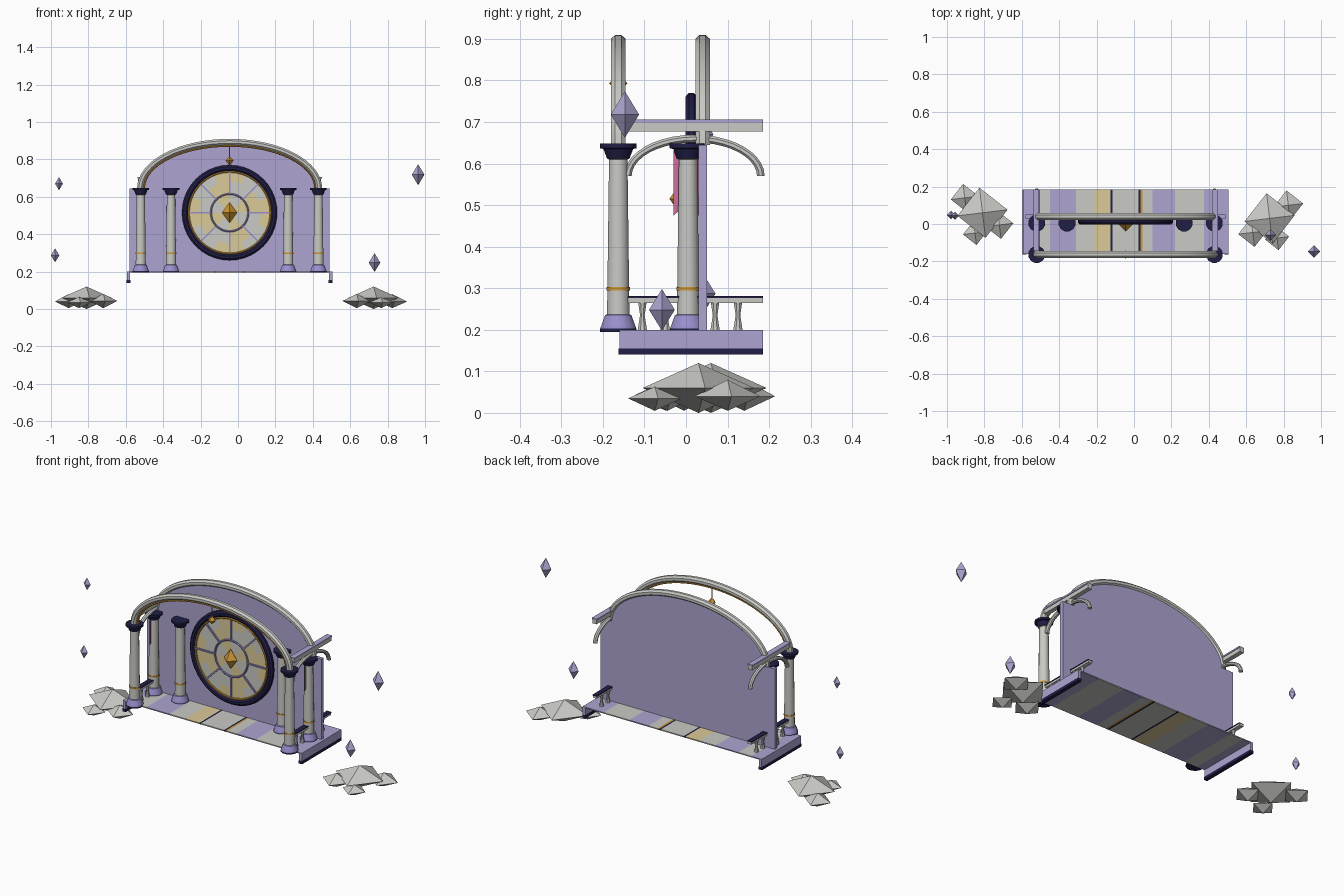
import bpy, bmesh, math
from mathutils import Matrix, Vector

if "Cube" in bpy.data.objects:
    bpy.data.objects.remove(bpy.data.objects["Cube"], do_unlink=True)


def material(name, rgb):
    m = bpy.data.materials.new(name)
    m.use_nodes = True
    col = tuple((c / 255) ** 2.2 for c in rgb) + (1,)
    m.diffuse_color = col
    m.node_tree.nodes["Principled BSDF"].inputs["Base Color"].default_value = col
    return m


STONE = material("pale stone", (200, 200, 196))
LILAC = material("lilac", (172, 163, 208))
VIOLET = material("violet", (152, 143, 204))
NAVY = material("navy", (38, 36, 72))
GOLD = material("gold", (205, 150, 55))
CREAM = material("cream yellow", (218, 200, 150))
PINK = material("pink cloth", (205, 110, 160))

CX = -0.045  # centre of the building
FRONT, BACK = -0.163, 0.005  # column rows


def finish(name, bm, mats, smooth=False):
    bmesh.ops.recalc_face_normals(bm, faces=bm.faces)
    me = bpy.data.meshes.new(name)
    bm.to_mesh(me)
    bm.free()
    for m in mats:
        me.materials.append(m)
    if smooth:
        me.shade_smooth()
        me.set_sharp_from_angle(angle=0.6)
    ob = bpy.data.objects.new(name, me)
    bpy.context.collection.objects.link(ob)
    return ob


def box(name, x, y, z, mat, top=None):
    """Box from (min, max) pairs, with an optional second colour on top."""
    bm = bmesh.new()
    size = [b - a for a, b in (x, y, z)]
    mid = [(a + b) / 2 for a, b in (x, y, z)]
    bmesh.ops.create_cube(bm, size=1, matrix=Matrix.Translation(mid) @ Matrix.Diagonal(size + [1]))
    bm.normal_update()
    for f in bm.faces:
        f.material_index = int(top is not None and f.normal.z > 0.9)
    return finish(name, bm, [mat, top or mat])


def lathe(name, x, y, rings, mats, sides=12):
    """Stack of rings (z, radius, material of the band above)."""
    bm = bmesh.new()
    loops = []
    for z, r, _ in rings:
        angles = [2 * math.pi * (i + 0.5) / sides for i in range(sides)]
        loops.append([bm.verts.new((x + r * math.cos(a), y + r * math.sin(a), z)) for a in angles])
    for k in range(len(rings) - 1):
        for i in range(sides):
            j = (i + 1) % sides
            f = bm.faces.new((loops[k][i], loops[k][j], loops[k + 1][j], loops[k + 1][i]))
            f.material_index = rings[k][2]
    bm.faces.new(loops[0]).material_index = rings[0][2]
    bm.faces.new(loops[-1]).material_index = rings[-1][2]
    return finish(name, bm, mats, True)


def sweep(name, centre, rx, rz, profile, mat, full=False, along_y=False, steps=32):
    """Sweep a (outward, sideways) profile round an arch or a full ring."""
    bm = bmesh.new()
    loops = []
    for i in range(steps if full else steps + 1):
        a = (2 if full else 1) * math.pi * i / steps
        loop = []
        for out, side in profile:
            u, v = (rx + out) * math.cos(a), (rz + out) * math.sin(a)
            off = (side, u, v) if along_y else (u, side, v)
            loop.append(bm.verts.new(Vector(centre) + Vector(off)))
        loops.append(loop)
    n = len(profile)
    for k in range(len(loops) if full else steps):
        p, q = loops[k], loops[(k + 1) % len(loops)]
        for i in range(n):
            j = (i + 1) % n
            bm.faces.new((p[i], p[j], q[j], q[i]))
    if not full:
        bm.faces.new(loops[0])
        bm.faces.new(loops[-1])
    return finish(name, bm, [mat], True)


def octagon(w, h):
    return [(w * math.cos(a), h * math.sin(a)) for a in (math.pi * (i + 0.5) / 4 for i in range(8))]


def crystal(name, pos, r, h, mat, turn=0.0, low=None):
    """Eight-sided gem: square waist, points above and below."""
    bm = bmesh.new()
    ring = [bm.verts.new((r * math.cos(turn + i * math.pi / 2), r * math.sin(turn + i * math.pi / 2), 0)) for i in range(4)]
    tip, foot = bm.verts.new((0, 0, h)), bm.verts.new((0, 0, -(low or h)))
    for i in range(4):
        a, b = ring[i], ring[(i + 1) % 4]
        bm.faces.new((a, b, tip))
        bm.faces.new((b, a, foot))
    finish(name, bm, [mat]).location = pos


# Floor with painted stripes
edges = [-0.58, -0.53, -0.45, -0.31, -0.21, -0.125, -0.115, 0.025, 0.035, 0.045, 0.1, 0.22, 0.375, 0.49]
tints = [LILAC, STONE, LILAC, STONE, CREAM, NAVY, STONE, NAVY, GOLD, STONE, LILAC, STONE, LILAC]
for a, b, tint in zip(edges, edges[1:], tints):
    box("floor_stripe", (a, b), (-0.16, 0.185), (0.194, 0.2), tint)

# Back wall: rectangle with an arched top
box("wall", (-0.58, 0.49), (0.03, 0.05), (0.2, 0.645), LILAC)
bm = bmesh.new()
arc = [math.pi * i / 32 for i in range(33)]
rim = bm.faces.new([bm.verts.new((CX + 0.475 * math.cos(a), 0.03, 0.645 + 0.245 * math.sin(a))) for a in arc])
ext = bmesh.ops.extrude_face_region(bm, geom=[rim])
bmesh.ops.translate(bm, vec=(0, 0.02, 0), verts=[g for g in ext["geom"] if isinstance(g, bmesh.types.BMVert)])
if not rim.is_valid or len(bm.faces) < 35:
    bmesh.ops.holes_fill(bm, edges=bm.edges)
finish("wall_top", bm, [LILAC])

# Large arches with gold trim under the front one
for label, y in (("front", FRONT), ("back", 0.04)):
    sweep(label + "_arch", (CX, y, 0.645), 0.478, 0.248, octagon(0.018, 0.019), STONE)
sweep("arch_trim", (CX, FRONT, 0.645), 0.457, 0.227, octagon(0.005, 0.008), GOLD)

# Columns
COLUMN = [(0.195, 0.045, 1), (0.203, 0.045, 2), (0.213, 0.041, 2), (0.235, 0.033, 2), (0.237, 0.028, 0),
          (0.295, 0.027, 0), (0.295, 0.029, 3), (0.303, 0.029, 3), (0.303, 0.027, 0),
          (0.61, 0.023, 0), (0.612, 0.028, 1), (0.635, 0.037, 1), (0.637, 0.046, 1), (0.648, 0.046, 1)]
for x, y in ((-0.475, FRONT), (0.475, FRONT), (-0.475, BACK), (0.475, BACK), (-0.313, BACK), (0.313, BACK)):
    lathe("column", CX + x, y, COLUMN, [STONE, NAVY, VIOLET, GOLD])

# Side structures, mirrored
for s in (-1, 1):
    def span(a, b):
        return tuple(sorted((CX + s * a, CX + s * b)))
    box("side_beam", span(0.532, 0.549), (-0.16, 0.185), (0.155, 0.2), LILAC)
    box("side_beam_base", span(0.53, 0.551), (-0.162, 0.185), (0.14, 0.155), NAVY)
    box("roof_beam", span(0.465, 0.49), (-0.145, 0.185), (0.677, 0.7), STONE)
    box("roof_beam_cap", span(0.462, 0.493), (-0.145, 0.185), (0.698, 0.706), LILAC)
    sweep("side_arch", (CX + s * 0.475, 0.02, 0.57), 0.16, 0.09, octagon(0.01, 0.012), STONE, along_y=True, steps=20)
    box("rail", span(0.463, 0.487), (-0.14, 0.185), (0.265, 0.276), STONE)
    box("rail_cap", span(0.461, 0.489), (-0.14, 0.185), (0.276, 0.281), NAVY)
    for y in (-0.105, -0.05, 0.07, 0.125):
        lathe("baluster", CX + s * 0.475, y, [(0.2, 0.012, 0), (0.235, 0.006, 0), (0.266, 0.011, 0)], [STONE], 8)
    # Cloth banner with a notched foot
    bm = bmesh.new()
    outline = [(-0.03, 0.63), (-0.03, 0.475), (0, 0.5), (0.03, 0.475), (0.03, 0.63)]
    bm.faces.new([bm.verts.new((CX + s * 0.475, y, z)) for y, z in outline])
    finish("banner", bm, [PINK])

# Round window: face in sectors, rings and spokes
HUB = Vector((CX, 0, 0.515))
bm = bmesh.new()
for i in range(48):
    a, b = (2 * math.pi * k / 48 for k in (i, i + 1))
    for lo, hi in ((0.001, 0.1), (0.1, 0.165), (0.165, 0.23)):
        pts = [(lo, a), (hi, a), (hi, b), (lo, b)]
        f = bm.faces.new([bm.verts.new(HUB + Vector((r * math.cos(t), 0.008, r * math.sin(t)))) for r, t in pts])
        f.material_index = int(((i + (3 if hi > 0.2 else 0)) // 6) % 2 == 0)
finish("window_face", bm, [STONE, CREAM])
sweep("window_rim", HUB + Vector((0, 0.013, 0)), 0.239, 0.239, octagon(0.017, 0.016), NAVY, full=True, steps=40)
sweep("window_gold_ring", HUB + Vector((0, 0.006, 0)), 0.219, 0.219, octagon(0.005, 0.006), GOLD, full=True, steps=40)
sweep("window_inner_ring", HUB + Vector((0, 0.006, 0)), 0.1, 0.1, octagon(0.005, 0.006), VIOLET, full=True, steps=32)
for i in range(8):
    spoke = box("window_spoke", (0.1, 0.218), (0.001, 0.009), (-0.004, 0.004), VIOLET)
    spoke.matrix_world = Matrix.Translation(HUB) @ Matrix.Rotation(i * math.pi / 4, 4, 'Y')
crystal("window_gem", HUB, 0.04, 0.055, GOLD)

# Hanging pendant
crystal("pendant", (CX, FRONT, 0.793), 0.022, 0.024, GOLD)
box("pendant_cord", (CX - 0.002, CX + 0.002), (FRONT - 0.002, FRONT + 0.002), (0.81, 0.875), GOLD)

# Floating crystals
for x, y, z, r, h in ((0.963, -0.147, 0.718, 0.034, 0.056), (0.73, -0.058, 0.248, 0.031, 0.05),
                      (-0.957, 0.045, 0.67, 0.021, 0.035), (-0.978, 0.048, 0.287, 0.023, 0.037)):
    crystal("floating_crystal", (x, y, z), r, h, LILAC)

# Floating rocks, two clusters of flattened gems
for x, y, z, r, up, down in ((-0.81, 0.06, 0.06, 0.135, 0.06, 0.06), (-0.905, 0.14, 0.04, 0.075, 0.04, 0.035),
                             (-0.72, -0.005, 0.043, 0.075, 0.038, 0.038), (-0.85, -0.048, 0.035, 0.065, 0.03, 0.03),
                             (0.725, 0.03, 0.06, 0.135, 0.06, 0.06), (0.825, 0.1, 0.04, 0.08, 0.04, 0.035),
                             (0.635, -0.045, 0.043, 0.078, 0.038, 0.038), (0.765, -0.075, 0.035, 0.065, 0.028, 0.03)):
    crystal("rock", (x, y, z), r, up, STONE, 0.12, down)
